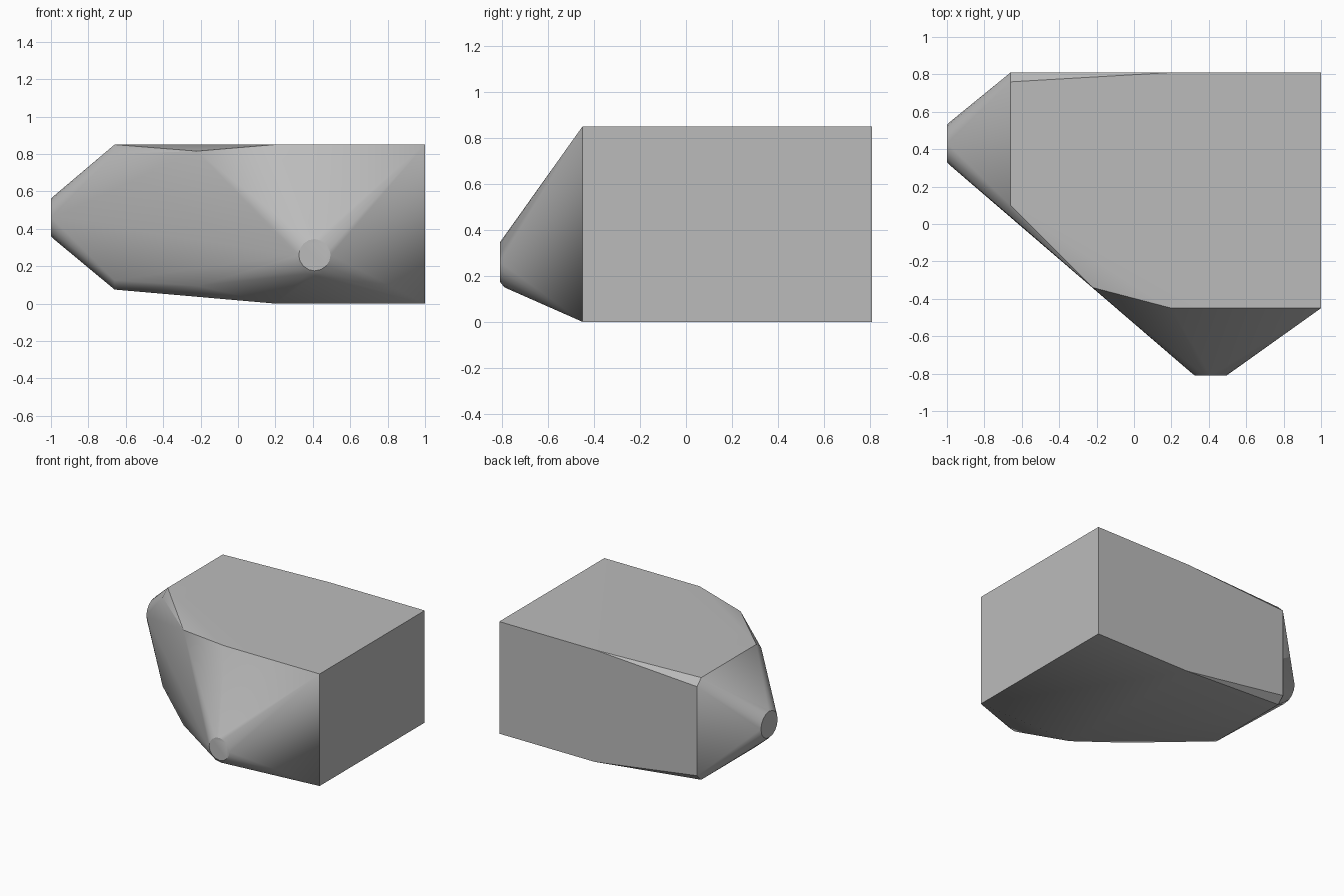
import bpy, bmesh
from math import sin, cos, tau

old = bpy.data.objects.get("Cube")
if old:
    bpy.data.objects.remove(old)

grey = bpy.data.materials.new("plain grey")
grey.use_nodes = True
colour = (0.5, 0.5, 0.5, 1)
grey.diffuse_color = colour
grey.node_tree.nodes["Principled BSDF"].inputs["Base Color"].default_value = colour


def ring(count, radius):
    return [(radius * cos(tau * i / count), radius * sin(tau * i / count))
            for i in range(count)]


points = []

# Main block
points += [(x, y, z) for x in (0.2, 1) for y in (-0.45, 0.81) for z in (0, 0.85)]

# Chamfered section behind the side nozzle
for outer, inner in ((0.04, 0.10), (0.81, 0.76)):
    points += [(-0.66, outer, 0.80), (-0.66, outer, 0.125),
               (-0.66, inner, 0.85), (-0.66, inner, 0.075)]

# Slanted front corner
points += [(-0.22, -0.34, 0.815), (-0.22, -0.34, 0.095)]

# Rounded nozzle end on the right
for x, radius in ((-1, 0.10), (-0.985, 0.115)):
    points += [(x, 0.43 + a, 0.46 + b) for a, b in ring(16, radius)]

# Rounded nozzle end at the front
for y, radius in ((-0.81, 0.085), (-0.79, 0.11)):
    points += [(0.41 + a, y, 0.26 + b) for a, b in ring(16, radius)]

# Wrap everything in one convex shell
bm = bmesh.new()
for p in points:
    bm.verts.new(p)
hull = bmesh.ops.convex_hull(bm, input=bm.verts[:])
loose = {v for v in hull["geom_interior"] + hull["geom_unused"]
         if isinstance(v, bmesh.types.BMVert)}
bmesh.ops.delete(bm, geom=list(loose), context="VERTS")
bmesh.ops.dissolve_limit(bm, angle_limit=0.01, verts=bm.verts[:], edges=bm.edges[:])
bmesh.ops.recalc_face_normals(bm, faces=bm.faces[:])

mesh = bpy.data.meshes.new("faceted_shell")
bm.to_mesh(mesh)
bm.free()
mesh.materials.append(grey)
shell = bpy.data.objects.new("faceted_shell", mesh)
bpy.context.collection.objects.link(shell)
bpy.context.view_layer.objects.active = shell
shell.select_set(True)
bpy.ops.object.shade_smooth_by_angle(angle=0.52)
